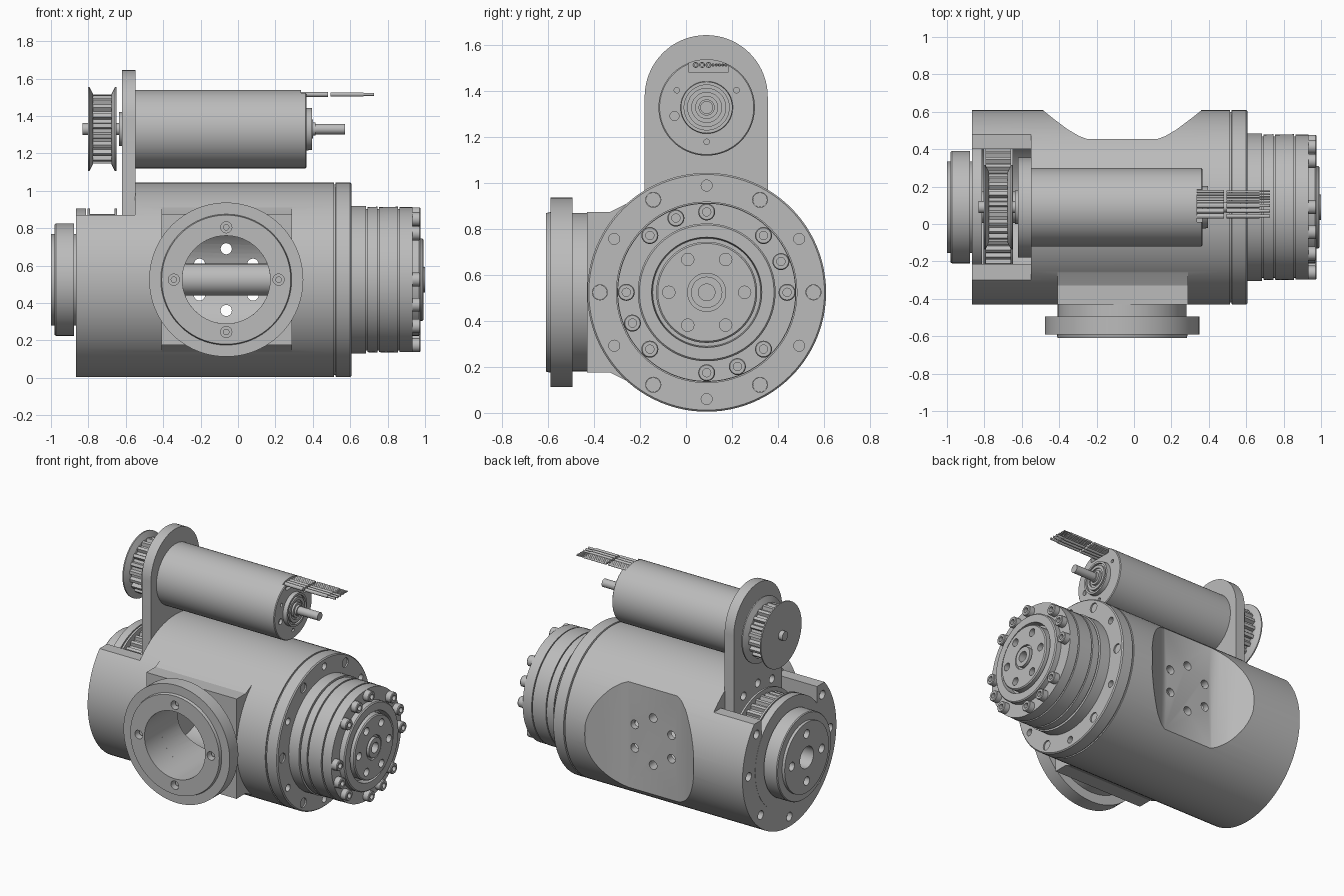
import bpy, bmesh, math
from math import cos, sin, pi, radians

if "Cube" in bpy.data.objects:
    bpy.data.objects.remove(bpy.data.objects["Cube"])

GREY = (0.5, 0.5, 0.5, 1)
metal = bpy.data.materials.new("machined_grey")
metal.use_nodes = True
metal.diffuse_color = GREY
bsdf = next(n for n in metal.node_tree.nodes if n.type == 'BSDF_PRINCIPLED')
bsdf.inputs["Base Color"].default_value = GREY
bsdf.inputs["Roughness"].default_value = 0.6

MAIN = (0.09, 0.525)      # main axis (y, z)
MOTOR = (0.09, 1.33)      # motor axis (y, z)
PORT = (-0.063, 0.525)    # front port axis (x, z)


def place(axis, p, u, v):
    return {'X': (p, u, v), 'Y': (u, p, v), 'Z': (u, v, p)}[axis]


def finish(name, bm):
    bmesh.ops.recalc_face_normals(bm, faces=bm.faces)
    mesh = bpy.data.meshes.new(name)
    bm.to_mesh(mesh)
    bm.free()
    mesh.materials.append(metal)
    ob = bpy.data.objects.new(name, mesh)
    bpy.context.collection.objects.link(ob)
    return ob


def spin(bm, prof, axis, c, seg, tube):
    """Revolve (position, radius) points about an axis through c."""
    rings = []
    for p, r in prof:
        n = 1 if r == 0 else seg
        rings.append([bm.verts.new(place(axis, p, c[0] + r * cos(2 * pi * i / seg),
                                         c[1] + r * sin(2 * pi * i / seg))) for i in range(n)])
    pairs = list(zip(rings, rings[1:])) + ([(rings[-1], rings[0])] if tube else [])
    for a, b in pairs:
        for i in range(seg):
            j = (i + 1) % seg
            vs = [a[i % len(a)], a[j % len(a)], b[j % len(b)], b[i % len(b)]]
            bm.faces.new(list(dict.fromkeys(vs)))


def lathe(name, prof, axis, c, seg=72, tube=False):
    bm = bmesh.new()
    spin(bm, prof, axis, c, seg, tube)
    return finish(name, bm)


def rod(name, lo, hi, r, axis, c, seg=72):
    return lathe(name, [(lo, 0), (lo, r), (hi, r), (hi, 0)], axis, c, seg)


def around(c, radius, angles):
    return [(c[0] + radius * cos(radians(a)), c[1] + radius * sin(radians(a))) for a in angles]


def rods(name, lo, hi, r, axis, centres, seg=20):
    bm = bmesh.new()
    for c in centres:
        spin(bm, [(lo, 0), (lo, r), (hi, r), (hi, 0)], axis, c, seg, False)
    return finish(name, bm)


def prism(name, pts, axis, lo, hi):
    bm = bmesh.new()
    a = [bm.verts.new(place(axis, lo, *p)) for p in pts]
    b = [bm.verts.new(place(axis, hi, *p)) for p in pts]
    bm.faces.new(a)
    bm.faces.new(b)
    for i in range(len(a)):
        j = (i + 1) % len(a)
        bm.faces.new([a[i], a[j], b[j], b[i]])
    return finish(name, bm)


def box(name, x, y, z):
    return prism(name, [(y[0], z[0]), (y[1], z[0]), (y[1], z[1]), (y[0], z[1])], 'X', *x)


def combine(target, tool, op='DIFFERENCE'):
    mod = target.modifiers.new("bool", 'BOOLEAN')
    mod.operation, mod.solver, mod.object = op, 'EXACT', tool
    bpy.context.view_layer.objects.active = target
    bpy.ops.object.modifier_apply(modifier=mod.name)
    bpy.data.objects.remove(tool)


def drill(target, lo, hi, r, axis, centres):
    combine(target, rods("drill", lo, hi, r, axis, centres))


def toothed(name, lo, hi, c, n, root, tip):
    pts = []
    for i in range(n):
        for f, r in ((0, root), (.35, root), (.5, tip), (.85, tip)):
            a = 2 * pi * (i + f) / n
            pts.append((c[0] + r * cos(a), c[1] + r * sin(a)))
    return prism(name, pts, 'X', lo, hi)


# Main housing with front block
body = rod("main_housing", -.865, .512, .52, 'X', MAIN, 96)
side = [(-.43, .875), (-.33, .875), (-.26, .91), (-.18, .965)]
block = prism("port_block", side + [(.0, .9), (.0, .15)] +
              [(y, 2 * MAIN[1] - z) for y, z in reversed(side)], 'X', -.41, .29)
combine(body, block, 'UNION')
combine(body, rod("chamber", -.5, .49, .33, 'X', MAIN))
combine(body, rod("port_bore", -.7, MAIN[0], .235, 'Y', PORT))

# Rear mounting pocket: flat floor with flared sides
half = [(.19, .455), (.23, .47), (.29, .505), (.37, .565), (.42, .605), (.45, .7)]
pocket = prism("pocket", [(PORT[0] + x, y) for x, y in half] +
               [(PORT[0] - x, y) for x, y in reversed(half)], 'Z', -.1, 1.2)
combine(body, pocket)
drill(body, .3, .6, .03, 'Y', around(PORT, .165, range(30, 390, 60)))

# Pulley bay, belt slot and flattened top at the left end
combine(body, rod("bay", -.815, -.552, .39, 'X', MAIN))
combine(body, box("slot", (-.95, -.55), (-.215, .4), (.6, 1.2)))
combine(body, box("flat", (-.96, -.551), (-.9, .9), (.87, 1.25)))
drill(body, -.95, -.83, .03, 'X', around(MAIN, .45, (0, 36, 144, 180, 225, 270, 315)))

# Front port flange
flange = lathe("port_flange", [(-.61, .235), (-.61, .345), (-.59, .35), (-.59, .412), (-.495, .412),
                               (-.495, .345), (-.42, .345), (-.42, .235)], 'Y', PORT, 96, True)
drill(flange, -.7, -.54, .03, 'Y', around(PORT, .28, range(0, 360, 90)))
rods("port_screw", -.58, -.53, .017, 'Y', around(PORT, .28, range(0, 360, 90)))

# Inner drive shaft
rod("drive_shaft", -.83, .62, .085, 'X', MAIN)

# Right end cap
cap = lathe("end_cap", [(.505, 0), (.505, .51), (.52, .51), (.523, .52), (.6, .52),
                        (.607, .513), (.607, 0)], 'X', MAIN, 96)
drill(cap, .585, .7, .033, 'X', around(MAIN, .465, range(0, 360, 60)))
drill(cap, .575, .7, .024, 'X', around(MAIN, .465, range(30, 390, 60)))
rods("cap_bolt", .57, .598, .032, 'X', around(MAIN, .465, range(0, 360, 60)))

# Gear unit: stacked rings with grooves
prof = [(.6, 0), (.6, .395)]
for x in (.685, .745, .855):
    r = .395 if x < .7 else .39
    prof += [(x, r), (x, .378), (x + .008, .378), (x + .008, .388)]
prof += [(.932, .388), (.932, .3), (.968, .3), (.975, .293), (.975, .24), (.92, .235), (.92, 0)]
lathe("gear_unit", prof, 'X', MAIN, 96)

hub = lathe("output_hub", [(.91, 0), (.91, .22), (.985, .22), (.992, .213), (.992, .083),
                           (.975, .083), (.975, .068), (1, .068), (1, .036), (.95, .036),
                           (.95, 0)], 'X', MAIN)
drill(hub, .955, 1.05, .027, 'X', around(MAIN, .165, range(0, 360, 60)))

# Socket screws in four groups of three
bm = bmesh.new()
for c in around(MAIN, .35, [q + s for q in range(0, 360, 90) for s in (0, 22.5, 45)]):
    spin(bm, [(.925, 0), (.925, .037), (.97, .037), (.975, .033), (.975, .018),
              (.95, .018), (.95, 0)], 'X', c, 24, False)
finish("gear_screws", bm)

# Left bearing flange
left = lathe("left_flange", [(-.813, 0), (-.813, .38), (-.866, .38), (-.866, .245), (-.877, .245),
                             (-.877, .3), (-.974, .3), (-.98, .295), (-.98, .245), (-1, .245),
                             (-1, .075), (-.9, .075), (-.9, 0)], 'X', MAIN)
drill(left, -1.05, -.93, .03, 'X', around(MAIN, .165, range(0, 360, 90)))

# Large belt pulley inside the housing
toothed("large_pulley_teeth", -.795, -.655, MAIN, 40, .33, .352)
for n, a in (("outer", -.805), ("inner", -.66)):
    rod("large_pulley_rim_" + n, a, a + .014, .38, 'X', MAIN)

# Motor bracket plate
arch = around((.088, 1.377), .268, range(0, 181, 5))
plate = prism("motor_bracket", [(.356, .8)] + arch + [(-.18, .8)], 'X', -.62, -.549)
drill(plate, -.7, -.5, .028, 'X', around(MAIN, .42, (68, 90, 112)))
drill(plate, -.7, -.59, .024, 'X', around(MOTOR, .15, range(30, 390, 60)))

# Motor can with cable notch and rear bearing
motor = lathe("motor", [(-.56, 0), (-.56, .21), (.36, .21), (.365, .205), (.365, 0)], 'X', MOTOR)
combine(motor, box("notch", (.338, .6), (.01, .185), (1.485, 1.6)))
drill(motor, .345, .5, .012, 'X', around(MOTOR, .15, (30, 150, 270)))
drill(motor, .345, .5, .02, 'X', around(MOTOR, .145, (195,)))
lathe("motor_rear_bearing", [(.35, 0), (.35, .115), (.395, .112), (.395, .098), (.38, .098),
                             (.38, .085), (.395, .085), (.395, .065), (.385, .065), (.385, .05),
                             (.4, .05), (.4, .035), (.415, .035), (.415, 0)], 'X', MOTOR)
rod("motor_rear_shaft", .4, .572, .028, 'X', MOTOR, 32)
rod("motor_front_boss", -.635, -.6, .09, 'X', MOTOR, 48)
rod("motor_front_shaft", -.832, -.6, .032, 'X', MOTOR, 32)

# Motor belt pulley
toothed("motor_pulley_teeth", -.785, -.665, MOTOR, 20, .162, .185)
for n, a, b in (("outer", -.802, -.775), ("inner", -.65, -.677)):
    lathe("motor_pulley_rim_" + n, [(a, 0), (a, .225), (a + (b - a) * .3, .225), (b, .187), (b, 0)],
          'X', MOTOR)

# Cables: three thick and five thin, each with a break
for n, r, ys in (("thick", .013, (.042, .07, .098)), ("thin", .007, (.118, .132, .146, .16, .174))):
    centres = [(y, 1.515) for y in ys]
    rods(n + "_cables", .33, .48, r, 'X', centres, 12)
    rods(n + "_cable_ends", .495, .67, r * .9, 'X', centres, 12)
    rods(n + "_cable_cores", .66, .727, r * .6, 'X', centres, 12)

# Smooth curved walls, keep machined edges sharp
bpy.ops.object.select_all(action='DESELECT')
for ob in bpy.context.scene.objects:
    if ob.type == 'MESH' and metal.name in ob.data.materials:
        ob.select_set(True)
        bpy.context.view_layer.objects.active = ob
bpy.ops.object.shade_smooth_by_angle(angle=radians(25))
